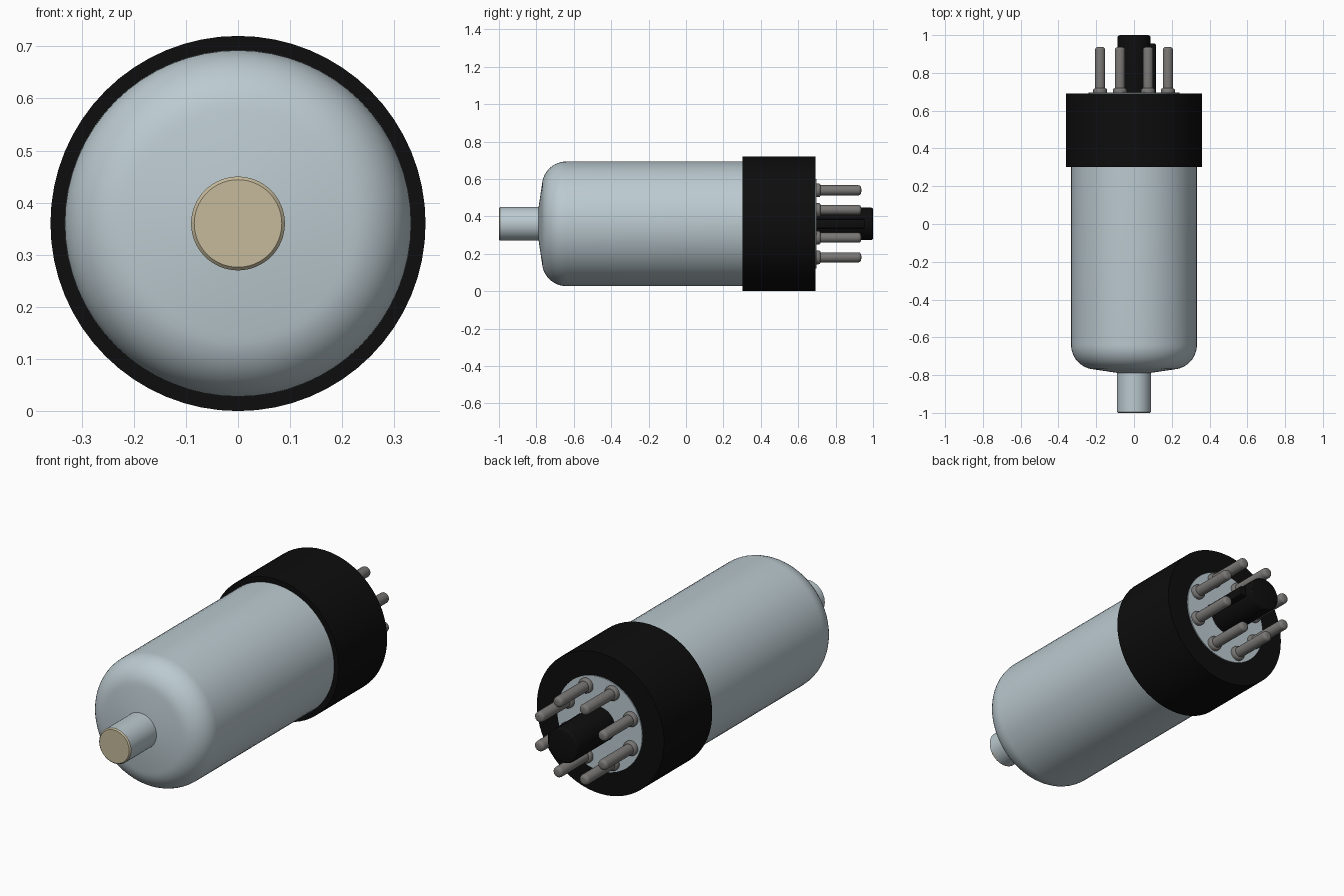
import bpy
import bmesh
from math import cos, sin, pi, radians

AXIS_Z = 0.36

cube = bpy.data.objects.get("Cube")
if cube:
    bpy.data.objects.remove(cube, do_unlink=True)


def make_material(name, rgb, roughness=0.5):
    mat = bpy.data.materials.new(name)
    mat.use_nodes = True
    color = (*rgb, 1.0)
    mat.diffuse_color = color
    shader = mat.node_tree.nodes["Principled BSDF"]
    shader.inputs["Base Color"].default_value = color
    shader.inputs["Roughness"].default_value = roughness
    return mat


glass = make_material("pale grey glass", (0.50, 0.59, 0.63))
black = make_material("black plastic", (0.004, 0.004, 0.004))
metal = make_material("grey metal", (0.19, 0.185, 0.18))
tan = make_material("tan cap", (0.56, 0.49, 0.33))


def arc(center_r, center_y, size_r, size_y, start, end, steps):
    """Points (radius, y) along an elliptical arc."""
    angles = [radians(start + (end - start) * i / steps) for i in range(steps + 1)]
    return [(center_r + size_r * cos(a), center_y + size_y * sin(a)) for a in angles]


def lathe(name, profile, mat, x=0.0, z=AXIS_Z, sides=64, angle=30):
    """Turn a (radius, y) profile around an axis parallel to y."""
    bm = bmesh.new()
    verts = [bm.verts.new((r, y, 0)) for r, y in profile]
    edges = [bm.edges.new(pair) for pair in zip(verts, verts[1:])]
    bmesh.ops.spin(bm, geom=verts + edges, cent=(0, 0, 0), axis=(0, 1, 0),
                   angle=2 * pi, steps=sides, use_duplicate=False)
    bmesh.ops.remove_doubles(bm, verts=bm.verts, dist=1e-5)
    bmesh.ops.recalc_face_normals(bm, faces=bm.faces)
    return finish(name, bm, mat, (x, 0, z), angle)


def finish(name, bm, mat, location, angle=30):
    mesh = bpy.data.meshes.new(name)
    bm.to_mesh(mesh)
    bm.free()
    mesh.materials.append(mat)
    obj = bpy.data.objects.new(name, mesh)
    bpy.context.collection.objects.link(obj)
    obj.location = location
    bpy.ops.object.select_all(action="DESELECT")
    obj.select_set(True)
    bpy.context.view_layer.objects.active = obj
    bpy.ops.object.shade_smooth_by_angle(angle=radians(angle))
    return obj


# Glass envelope: domed front, straight wall, narrower stem in the base
dome = arc(0.203, -0.64, 0.13, 0.13, -85, 0, 12)
lathe("glass_envelope",
      [(0, -0.79), (0.09, -0.788)] + dome
      + [(0.333, 0.32), (0.24, 0.32), (0.24, 0.697), (0, 0.697)], glass)

# Front tip with its tan end
lathe("glass_tip", [(0, -0.76), (0.09, -0.76), (0.09, -0.994), (0, -0.994)], glass)
lathe("tip_cap", [(0, -0.98), (0.09, -0.98), (0.09, -0.994), (0.084, -1.0), (0, -1.0)], tan)

# Base collar, open in the middle at the back
lathe("base_collar",
      [(0.325, 0.302), (0.36, 0.302), (0.36, 0.692), (0.24, 0.692),
       (0.24, 0.33), (0.325, 0.33), (0.325, 0.302)], black)

# Locating post and its side ridge
lathe("locating_post",
      [(0, 0.68), (0.087, 0.68)] + arc(0.075, 0.988, 0.012, 0.012, 0, 90, 3) + [(0, 1.0)],
      black, sides=32)
bm = bmesh.new()
bmesh.ops.create_cube(bm, size=1)
bmesh.ops.scale(bm, vec=(0.065, 0.275, 0.05), verts=bm.verts)
bmesh.ops.bevel(bm, geom=bm.edges[:], offset=0.007, segments=2, affect="EDGES", profile=0.5)
finish("locating_ridge", bm, black, (0.083, 0.818, AXIS_Z))

# Ring of eight pins, each with a foot collar
pin = [(0, 0.68), (0.027, 0.68)] + arc(0.010, 0.922, 0.017, 0.015, 0, 90, 4) + [(0, 0.937)]
foot = [(0, 0.68), (0.037, 0.68)] + arc(0.027, 0.709, 0.010, 0.010, 0, 90, 3) + [(0, 0.719)]
for i in range(8):
    a = pi / 8 + i * pi / 4
    place = dict(x=0.194 * cos(a), z=AXIS_Z + 0.194 * sin(a), sides=24, angle=40)
    lathe(f"pin_{i + 1}", pin, metal, **place)
    lathe(f"pin_foot_{i + 1}", foot, metal, **place)
